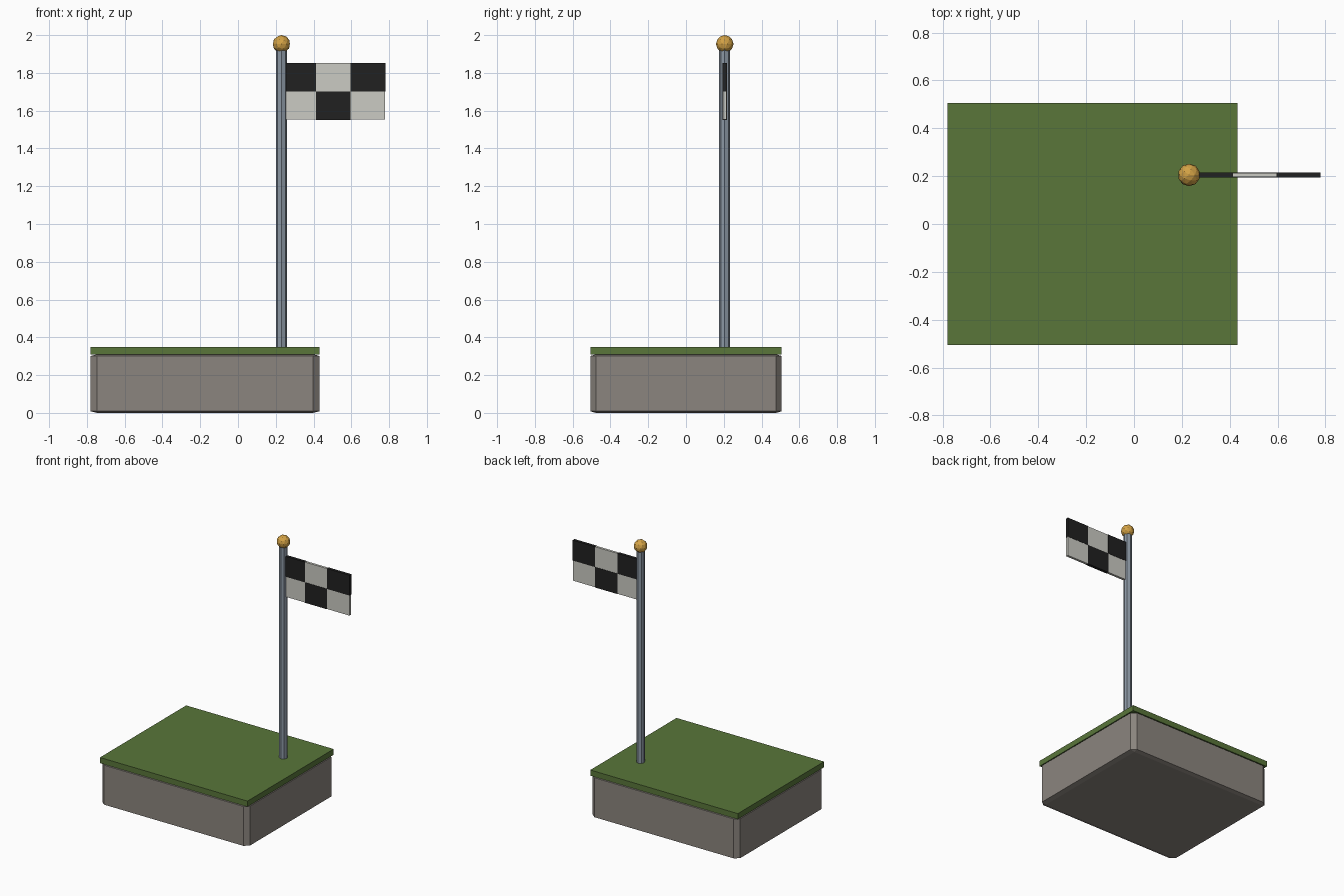
import bpy

default = bpy.data.objects.get("Cube")
if default:
    bpy.data.objects.remove(default, do_unlink=True)


def material(name, rgb):
    mat = bpy.data.materials.new(name)
    mat.use_nodes = True
    mat.diffuse_color = (*rgb, 1)
    bsdf = next(n for n in mat.node_tree.nodes if n.type == "BSDF_PRINCIPLED")
    bsdf.inputs["Base Color"].default_value = (*rgb, 1)
    return mat


def finish(name, mat):
    obj = bpy.context.object
    obj.name = name
    obj.data.materials.append(mat)
    return obj


def box(name, low, high, mat):
    """Box between two opposite corners."""
    centre = [(a + b) / 2 for a, b in zip(low, high)]
    bpy.ops.mesh.primitive_cube_add(size=1, location=centre)
    obj = finish(name, mat)
    obj.scale = [b - a for a, b in zip(low, high)]
    return obj


stone = material("stone", (0.26, 0.235, 0.21))
grass = material("grass green", (0.10, 0.18, 0.042))
steel = material("pole steel", (0.26, 0.31, 0.37))
gold = material("gold", (0.65, 0.36, 0.06))
white = material("flag white", (0.60, 0.60, 0.55))
black = material("flag black", (0.015, 0.015, 0.015))

LEFT, RIGHT, DEPTH = -0.78, 0.432, 0.506
POLE_X, POLE_Y = 0.23, 0.205

# Ground block: chamfer is proportional to each side, as the unit cube is scaled
block = box("stone_base", (LEFT, -DEPTH, 0), (RIGHT, DEPTH, 0.31), stone)
chamfer = block.modifiers.new("chamfer", "BEVEL")
chamfer.width = 0.028
chamfer.segments = 1
box("grass_top", (LEFT, -DEPTH, 0.308), (RIGHT, DEPTH, 0.35), grass)

# Pole and finial
bpy.ops.mesh.primitive_cylinder_add(vertices=8, radius=0.029, depth=1.6,
                                    location=(POLE_X, POLE_Y, 1.14))
finish("pole", steel)
bpy.ops.mesh.primitive_ico_sphere_add(subdivisions=2, radius=0.047,
                                      location=(POLE_X, POLE_Y, 1.953))
finish("finial_ball", gold)

# Flag: white cloth with slightly thicker black squares
CELL_X, CELL_Z, BOTTOM = 0.183, 0.15, 1.552
box("flag_cloth", (POLE_X, POLE_Y - 0.009, BOTTOM),
    (POLE_X + 3 * CELL_X, POLE_Y + 0.009, BOTTOM + 2 * CELL_Z), white)
for col in range(3):
    for row in range(2):
        if (col + row) % 2:
            x, z = POLE_X + col * CELL_X, BOTTOM + row * CELL_Z
            lip = 0.001
            box("flag_square", (x, POLE_Y - 0.011, z - lip * (row == 0)),
                (x + CELL_X + lip * (col == 2), POLE_Y + 0.011,
                 z + CELL_Z + lip * (row == 1)), black)
